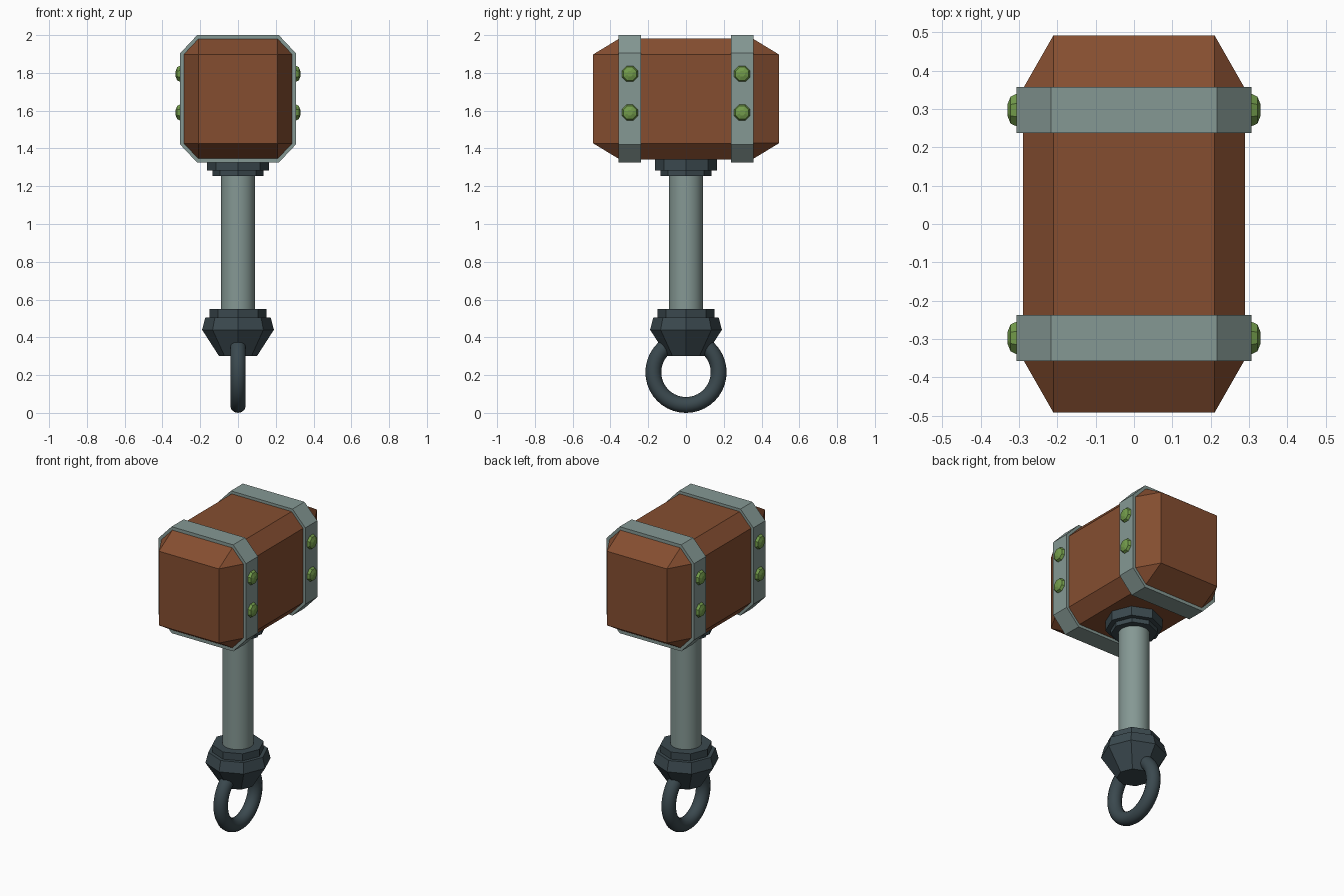
import bpy, bmesh, math
from mathutils import Matrix

if "Cube" in bpy.data.objects:
    bpy.data.objects.remove(bpy.data.objects["Cube"])


def material(name, rgb):
    m = bpy.data.materials.new(name)
    m.diffuse_color = (*rgb, 1)
    m.use_nodes = True
    m.node_tree.nodes["Principled BSDF"].inputs["Base Color"].default_value = m.diffuse_color
    return m


wood = material("brown_wood", (0.235, 0.076, 0.030))
steel = material("grey_steel", (0.235, 0.315, 0.295))
iron = material("dark_iron", (0.043, 0.066, 0.077))
green = material("green_rivet", (0.17, 0.33, 0.07))


def finish(name, bm, mat):
    bmesh.ops.recalc_face_normals(bm, faces=bm.faces)
    me = bpy.data.meshes.new(name)
    bm.to_mesh(me)
    bm.free()
    me.materials.append(mat)
    ob = bpy.data.objects.new(name, me)
    bpy.context.collection.objects.link(ob)
    return ob


def lathe(name, profile, sides, mat, matrix=Matrix()):
    """Closed turned solid from (radius, height) pairs."""
    bm = bmesh.new()
    rings = []
    for r, z in profile:
        angles = [2 * math.pi * i / sides for i in range(sides)]
        rings.append([bm.verts.new((r * math.cos(a), r * math.sin(a), z)) for a in angles])
    for lo, hi in zip(rings, rings[1:]):
        for i in range(sides):
            j = (i + 1) % sides
            bm.faces.new((lo[i], lo[j], hi[j], hi[i]))
    bm.faces.new(rings[0])
    bm.faces.new(rings[-1])
    bm.transform(matrix)
    return finish(name, bm, mat)


def smooth(ob):
    bpy.ops.object.select_all(action='DESELECT')
    ob.select_set(True)
    bpy.context.view_layer.objects.active = ob
    bpy.ops.object.shade_smooth_by_angle(angle=math.radians(40))


# Head block: box chamfered on every edge, with triangular corners
MID = 1.6625
bm = bmesh.new()
for sx in (-1, 1):
    for sy in (-1, 1):
        for sz in (-1, 1):
            for x, y, z in ((0.21, 0.492, 0.235), (0.29, 0.352, 0.235), (0.21, 0.352, 0.32)):
                bm.verts.new((sx * x, sy * y, MID + sz * z))
bmesh.ops.convex_hull(bm, input=bm.verts)
bmesh.ops.dissolve_limit(bm, angle_limit=0.01, verts=bm.verts, edges=bm.edges)
finish("hammer_head", bm, wood)

# Metal bands around the head, with two rivets on each side
for sy, end in ((-1, "front"), (1, "back")):
    bm = bmesh.new()
    for sx in (-1, 1):
        for sz in (-1, 1):
            for x, z in ((0.216, 0.3375), (0.306, 0.242)):
                for y in (0.237, 0.357):
                    bm.verts.new((sx * x, sy * y, MID + sz * z))
    bmesh.ops.convex_hull(bm, input=bm.verts)
    bmesh.ops.dissolve_limit(bm, angle_limit=0.01, verts=bm.verts, edges=bm.edges)
    finish(end + "_band", bm, steel)
    for sx in (-1, 1):
        for z in (1.59, 1.795):
            place = (Matrix.Translation((sx * 0.30, sy * 0.297, z))
                     @ Matrix.Rotation(sx * math.pi / 2, 4, 'Y')
                     @ Matrix.Rotation(math.pi / 8, 4, 'Z'))
            lathe(end + "_rivet", [(0.045, 0), (0.045, 0.008), (0.038, 0.022), (0.016, 0.03)],
                  8, green, place)

# Handle with collar and pommel
smooth(lathe("handle", [(0.09, 0.5), (0.09, 1.34)], 32, steel))
lathe("head_collar", [(0.135, 1.255), (0.135, 1.283), (0.165, 1.283), (0.165, 1.345)], 8, iron)
lathe("pommel", [(0.10, 0.30), (0.19, 0.44), (0.173, 0.505), (0.15, 0.505), (0.15, 0.55)], 8, iron)

# Hanging ring through the pommel
bpy.ops.mesh.primitive_torus_add(major_radius=0.173, minor_radius=0.042, major_segments=40,
                                 minor_segments=14, location=(0, 0, 0.215),
                                 rotation=(0, math.pi / 2, 0))
ring = bpy.context.object
ring.name = "hanging_ring"
ring.data.materials.append(iron)
smooth(ring)
